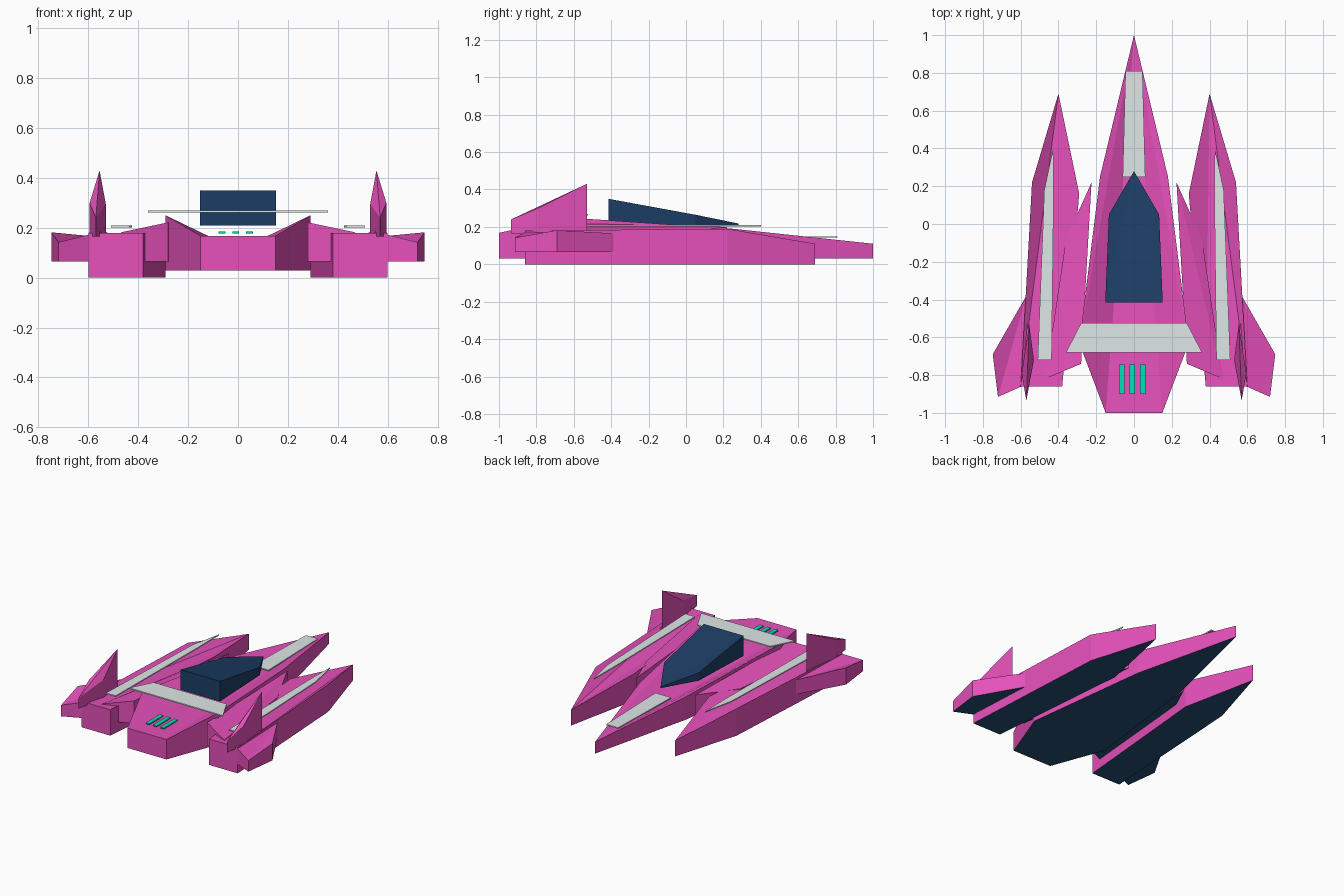
import bpy, bmesh

if "Cube" in bpy.data.objects:
    bpy.data.objects.remove(bpy.data.objects["Cube"])


def material(name, r, g, b):
    m = bpy.data.materials.new(name)
    m.diffuse_color = (r, g, b, 1)
    m.use_nodes = True
    m.node_tree.nodes["Principled BSDF"].inputs["Base Color"].default_value = m.diffuse_color
    return m


PINK = material("pink", 0.80, 0.082, 0.50)
NAVY = material("canopy_navy", 0.012, 0.046, 0.13)
UNDER = material("underside_blue", 0.018, 0.08, 0.19)
GREY = material("light_grey", 0.74, 0.80, 0.80)
TEAL = material("teal", 0.0, 0.75, 0.48)


def slab(name, bottom, pts, mats, mirror=False):
    """Vertical prism over an outline of (x, y, top z); the top is a fan from the first point."""
    bm = bmesh.new()
    lo = [bm.verts.new((x, y, bottom)) for x, y, z in pts]
    hi = [bm.verts.new(p) for p in pts]
    n = len(pts)
    bm.faces.new(lo[::-1])
    for i in range(n):
        j = (i + 1) % n
        bm.faces.new((lo[i], lo[j], hi[j], hi[i]))
    for i in range(1, n - 1):
        bm.faces.new((hi[0], hi[i], hi[i + 1]))
    bmesh.ops.recalc_face_normals(bm, faces=bm.faces)
    # underside takes the last material
    for f in bm.faces:
        f.material_index = len(mats) - 1 if f.normal.z < -0.9 else 0
    me = bpy.data.meshes.new(name)
    bm.to_mesh(me)
    bm.free()
    for m in mats:
        me.materials.append(m)
    ob = bpy.data.objects.new(name, me)
    bpy.context.collection.objects.link(ob)
    if mirror:
        mod = ob.modifiers.new("mirror", 'MIRROR')
        mod.use_mirror_merge = False
    return ob


def plate(name, z, outline, mat, mirror=False):
    """Thin flat trim plate."""
    return slab(name, z, [(x, y, z + 0.008) for x, y in outline], [mat], mirror)


BODY = [PINK, UNDER]

# Central hull with a sunken spine
slab("central_hull", 0.03, [
    (0, 1, 0.11), (-0.18, 0.25, 0.19), (-0.29, -0.63, 0.25), (-0.15, -1, 0.168),
    (0.15, -1, 0.168), (0.29, -0.63, 0.25), (0.18, 0.25, 0.19)], BODY)

# Side pods, their inner shoulders, outer winglets and upright fins
slab("side_pods", 0.0, [
    (0.40, 0.69, 0.11), (0.29, 0.16, 0.185), (0.38, -0.86, 0.18),
    (0.60, -0.86, 0.18), (0.54, 0.22, 0.19)], BODY, True)
slab("inner_shoulders", 0.065, [
    (0.225, 0.22, 0.20), (0.28, -0.74, 0.222), (0.47, -0.82, 0.182),
    (0.36, -0.08, 0.165)], BODY, True)
slab("winglets", 0.065, [
    (0.57, -0.38, 0.165), (0.55, -0.84, 0.185), (0.72, -0.915, 0.142),
    (0.748, -0.69, 0.182)], BODY, True)
slab("tail_fins", 0.165, [
    (0.57, -0.935, 0.24), (0.595, -0.79, 0.30), (0.555, -0.53, 0.43),
    (0.53, -0.72, 0.295)], BODY, True)

# Cockpit canopy
slab("canopy", 0.21, [
    (0, 0.28, 0.218), (-0.133, 0.05, 0.265), (-0.152, -0.415, 0.35),
    (0.152, -0.415, 0.35), (0.133, 0.05, 0.265)], [NAVY])

# Grey trim plates
plate("nose_plate", 0.142, [(-0.045, 0.81), (-0.06, 0.25), (0.06, 0.25), (0.045, 0.81)], GREY)
plate("rear_cross_plate", 0.261, [
    (-0.28, -0.525), (-0.36, -0.68), (0.36, -0.68), (0.28, -0.525)], GREY)
plate("pod_strips", 0.201, [
    (0.428, 0.40), (0.425, 0.18), (0.436, -0.72), (0.51, -0.72), (0.475, 0.18)], GREY, True)

# Teal engine vents
for i, x in enumerate((-0.065, -0.009, 0.047)):
    plate(f"vent_{i + 1}", 0.178, [
        (x - 0.014, -0.745), (x - 0.014, -0.90), (x + 0.014, -0.90), (x + 0.014, -0.745)], TEAL)
